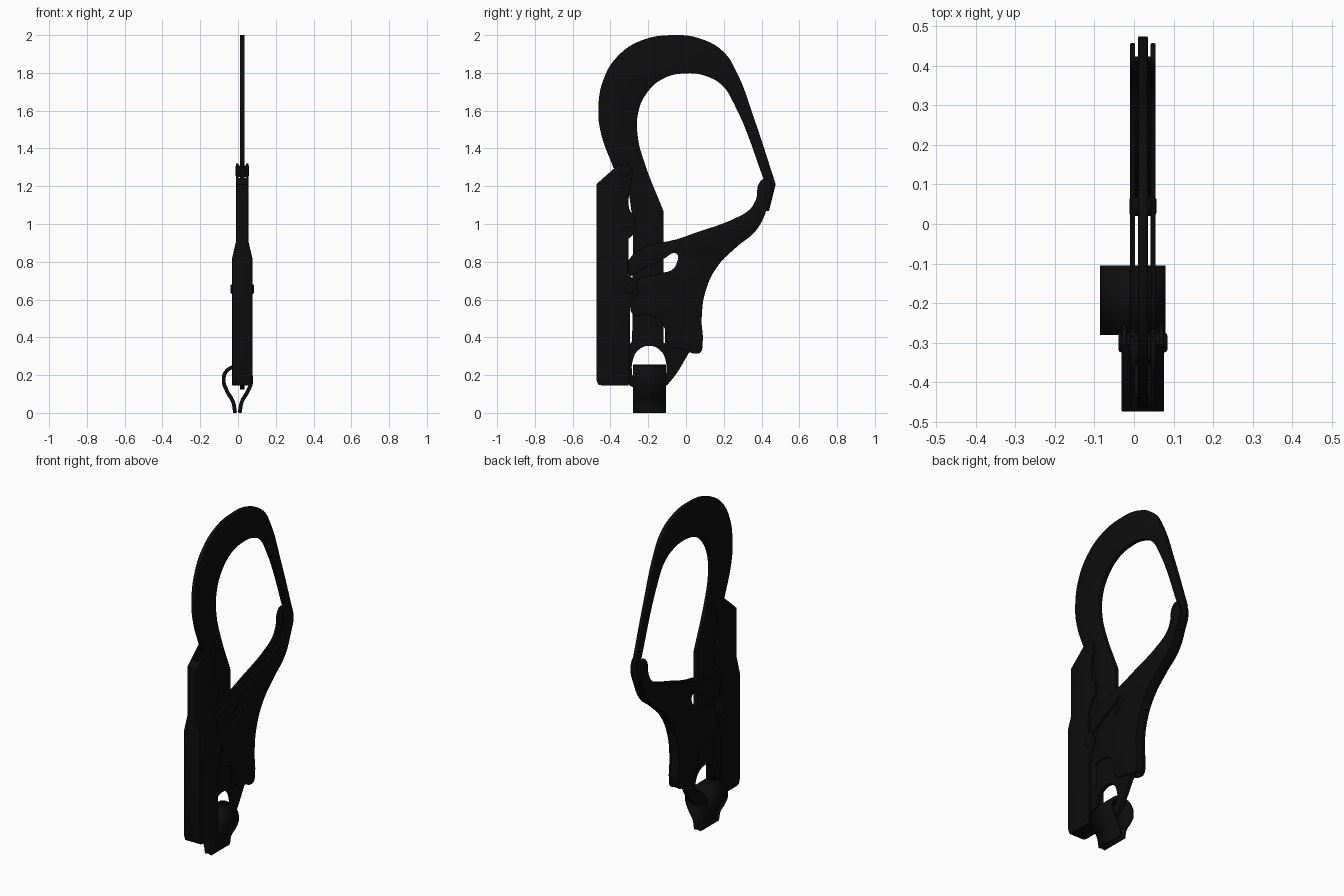
import bpy, bmesh, math
from mathutils import Matrix, Vector

CX = 0.0225  # mid plane of the metal plates
BLACK = bpy.data.materials.new("black")
BLACK.diffuse_color = (0.004, 0.004, 0.004, 1)
YZ = Matrix(((0, 0, 1, 0), (1, 0, 0, 0), (0, 1, 0, 0), (0, 0, 0, 1)))
XZ = Matrix(((1, 0, 0, 0), (0, 0, -1, 0), (0, 1, 0, 0), (0, 0, 0, 1)))


def finish(ob):
    ob.data.materials.append(BLACK)
    bpy.ops.object.select_all(action='DESELECT')
    ob.select_set(True)
    bpy.context.view_layer.objects.active = ob
    bpy.ops.object.shade_smooth_by_angle(angle=math.radians(35))
    return ob


def profile(name, loops, centre, half, frame=YZ, bevel=0.003, closed=True, shape=None):
    """Extruded outline; points are smooth unless they carry a third item (corner)."""
    cu = bpy.data.curves.new(name, 'CURVE')
    cu.dimensions = '2D'
    cu.fill_mode = 'BOTH' if closed else 'NONE'
    cu.extrude = half - bevel
    cu.bevel_depth = bevel
    cu.bevel_resolution = 1
    cu.offset = -bevel
    for pts in loops:
        sp = cu.splines.new('BEZIER')
        sp.bezier_points.add(len(pts) - 1)
        sp.use_cyclic_u = closed
        sp.resolution_u = 8
        for bp, p in zip(sp.bezier_points, pts):
            bp.co = (p[0], p[1], 0)
            bp.handle_left_type = bp.handle_right_type = 'VECTOR' if len(p) > 2 else 'AUTO'
    tmp = bpy.data.objects.new(name + "_curve", cu)
    bpy.context.collection.objects.link(tmp)
    dg = bpy.context.evaluated_depsgraph_get()
    me = bpy.data.meshes.new_from_object(tmp.evaluated_get(dg))
    bpy.data.objects.remove(tmp)
    me.transform(Matrix.Translation(centre) @ frame)
    bm = bmesh.new()
    bm.from_mesh(me)
    bmesh.ops.remove_doubles(bm, verts=bm.verts, dist=0.0002)
    if shape:
        shape(bm)
    bmesh.ops.recalc_face_normals(bm, faces=bm.faces)
    me.materials.clear()
    bm.to_mesh(me)
    bm.free()
    me.name = name
    ob = bpy.data.objects.new(name, me)
    bpy.context.collection.objects.link(ob)
    return finish(ob)


def flare(bm):
    """Widen the grip below the shoulder."""
    for z in (0.82, 0.91):
        bmesh.ops.bisect_plane(bm, geom=bm.verts[:] + bm.edges[:] + bm.faces[:],
                               plane_co=(0, 0, z), plane_no=(0, 0, 1))
    for v in bm.verts:
        t = min(1, max(0, (0.91 - v.co.z) / 0.09))
        d = v.co.x - CX
        if abs(d) > 0.01:
            v.co.x += math.copysign(0.021 * t, d)


def rivet(name, y, z, r, half):
    """Domed pin across the plates."""
    bpy.ops.mesh.primitive_cylinder_add(vertices=24, radius=r, depth=2 * half,
                                        location=(CX, y, z), rotation=(0, math.pi / 2, 0))
    ob = bpy.context.object
    ob.name = name
    m = ob.modifiers.new("dome", 'BEVEL')
    m.width, m.segments, m.limit_method = 0.008, 3, 'ANGLE'
    finish(ob)


# hook plate with webbing eye
hook = [(0.475, 1.21, 1), (0.44, 1.07, 1), (0.41, 1.07, 1), (0.418, 1.22, 1), (0.25, 1.645),
        (0.19, 1.735), (0.1, 1.785), (-0.01, 1.797), (-0.12, 1.77), (-0.21, 1.69), (-0.255, 1.58),
        (-0.255, 1.46), (-0.225, 1.34), (-0.12, 1.07, 1), (-0.12, 0.46, 1), (-0.12, 0.37, 1),
        (-0.11, 0.37, 1), (-0.11, 0.46, 1), (0.0, 0.5), (0.06, 0.44), (0.07, 0.36), (0.02, 0.325, 1),
        (-0.08, 0.17), (-0.12, 0.135), (-0.2, 0.125), (-0.29, 0.14), (-0.33, 0.19),
        (-0.33, 0.31), (-0.285, 0.38, 1), (-0.28, 1.0, 1), (-0.3, 1.15, 1), (-0.385, 1.3, 1),
        (-0.45, 1.48), (-0.464, 1.61), (-0.435, 1.77), (-0.36, 1.89), (-0.24, 1.97), (-0.07, 2.0),
        (0.08, 1.98), (0.2, 1.91), (0.27, 1.8), (0.36, 1.56)]
eye = [(-0.285, 0.2, 1), (-0.285, 0.265), (-0.255, 0.33), (-0.195, 0.355), (-0.135, 0.33),
       (-0.105, 0.265), (-0.105, 0.2, 1)]
profile("hook", [hook, eye], (CX, 0, 0), 0.0125)

# gate cheeks
gate = [(-0.31, 0.8), (-0.3, 0.72, 1), (-0.12, 0.815), (-0.05, 0.842), (-0.05, 0.79), (-0.075, 0.757),
        (-0.12, 0.742), (-0.27, 0.69), (-0.285, 0.62), (-0.28, 0.52), (-0.2, 0.52),
        (-0.14, 0.49), (-0.11, 0.44), (-0.09, 0.36), (0.0, 0.33), (0.04, 0.315), (0.075, 0.32),
        (0.088, 0.37), (0.083, 0.5), (0.105, 0.65), (0.17, 0.78), (0.27, 0.88), (0.37, 0.965),
        (0.425, 1.07), (0.455, 1.2), (0.425, 1.24), (0.39, 1.22), (0.37, 1.13), (0.34, 1.08),
        (0.27, 1.035), (0.0, 0.935)]
# folded edge joining the cheeks
fold = [(0.07, 0.32, 1), (0.085, 0.37), (0.08, 0.5), (0.102, 0.65), (0.167, 0.782), (0.267, 0.883),
        (0.367, 0.968), (0.424, 1.08, 1), (0.41, 1.08, 1), (0.355, 0.98), (0.257, 0.893),
        (0.155, 0.79), (0.09, 0.655), (0.067, 0.5), (0.07, 0.37), (0.06, 0.33, 1)]
# grip cheeks
grip = [(-0.475, 0.18, 1), (-0.465, 0.15, 1), (-0.445, 0.145, 1), (-0.31, 0.145, 1), (-0.297, 0.16, 1),
        (-0.297, 0.52, 1), (-0.29, 0.58), (-0.262, 0.62), (-0.255, 0.67), (-0.275, 0.705),
        (-0.305, 0.73, 1), (-0.305, 0.92, 1), (-0.27, 0.96), (-0.272, 1.03), (-0.3, 1.08),
        (-0.295, 1.2), (-0.285, 1.28), (-0.305, 1.315), (-0.35, 1.315), (-0.385, 1.29, 1),
        (-0.475, 1.21, 1)]
for s, side in ((-1, "left"), (1, "right")):
    profile("gate_cheek_" + side, [gate], (CX + s * 0.026, 0, 0), 0.0065)
    profile("grip_cheek_" + side, [grip], (CX + s * 0.026, 0, 0), 0.0065, shape=flare)
profile("gate_fold", [fold], (CX, 0, 0), 0.0315, bevel=0.001)

# grip back and floor, closing the channel
back = [(-0.475, 0.18, 1), (-0.465, 0.15, 1), (-0.445, 0.145, 1), (-0.305, 0.145, 1), (-0.305, 0.158, 1),
        (-0.455, 0.165, 1), (-0.462, 0.18, 1), (-0.462, 1.2, 1), (-0.43, 1.23, 1), (-0.438, 1.243, 1),
        (-0.475, 1.21, 1)]
profile("grip_back", [back], (CX, 0, 0), 0.0315, bevel=0.002, shape=flare)

# pins
rivet("grip_rivet", -0.3, 0.655, 0.025, 0.062)
rivet("upper_rivet", -0.325, 1.28, 0.03, 0.036)
rivet("gate_hinge_pin", 0.045, 0.365, 0.025, 0.034)

# webbing loop through the eye
half_loop = [(0.012, 0.0), (0.024, 0.06), (0.055, 0.115), (0.073, 0.17), (0.057, 0.222)]
path = [(-x, z) for x, z in half_loop] + [(0, 0.245)] + half_loop[::-1]
web = profile("webbing_loop", [path], (-0.003, -0.193, 0), 0.088, frame=XZ, bevel=0, closed=False)
m = web.modifiers.new("thickness", 'SOLIDIFY')
m.thickness, m.offset = 0.02, 0
